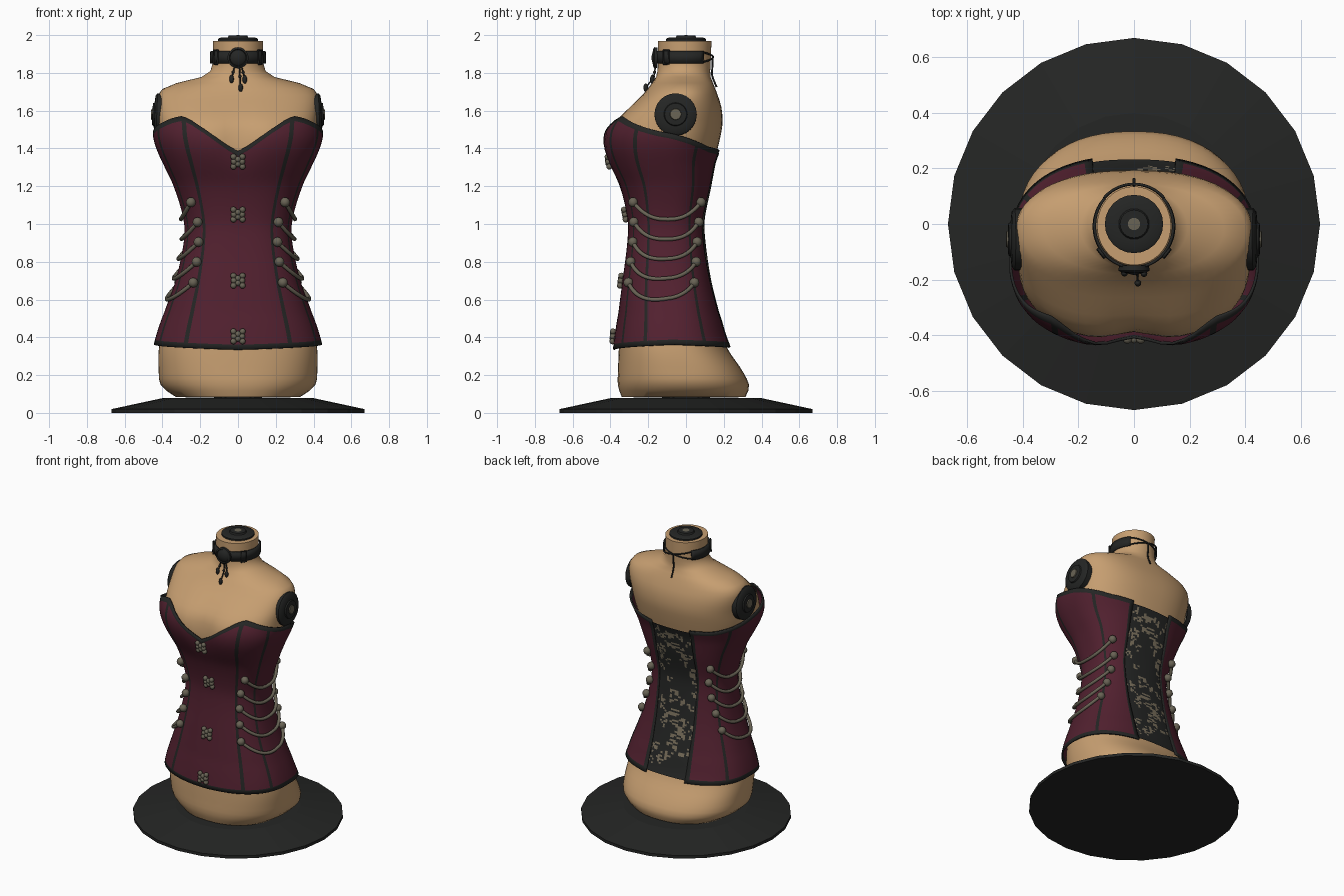
import bpy, bmesh, math, random
from mathutils import Vector, Matrix

if "Cube" in bpy.data.objects:
    bpy.data.objects.remove(bpy.data.objects["Cube"])

random.seed(4)
PI = math.pi


def material(name, rgb):
    m = bpy.data.materials.new(name)
    m.diffuse_color = (*rgb, 1)
    m.use_nodes = True
    m.node_tree.nodes["Principled BSDF"].inputs["Base Color"].default_value = m.diffuse_color
    return m


SKIN = material("tan_form", (0.57, 0.345, 0.165))
RED = material("burgundy_fabric", (0.085, 0.015, 0.029))
BLACK = material("black_trim", (0.018, 0.019, 0.018))
METAL = material("aged_metal", (0.14, 0.125, 0.09))
GAP = material("lace_gap", (0.20, 0.165, 0.11))

# Torso sections: z, half width, front y, back y, squareness
ROWS = [(.085, .33, -.34, .315, 2.3), (.14, .405, -.36, .335, 2.3), (.22, .42, -.36, .30, 2.4),
        (.35, .418, -.355, .215, 2.4), (.50, .385, -.345, .175, 2.4), (.70, .315, -.32, .125, 2.5),
        (.90, .272, -.295, .095, 2.5), (1.02, .272, -.293, .09, 2.5), (1.20, .325, -.335, .125, 2.5),
        (1.33, .385, -.40, .15, 2.4), (1.43, .415, -.42, .175, 2.4), (1.53, .42, -.39, .193, 2.5),
        (1.62, .428, -.30, .187, 2.5), (1.69, .42, -.225, .165, 2.4), (1.735, .365, -.19, .148, 2.2),
        (1.765, .24, -.165, .135, 2.0), (1.79, .165, -.155, .128, 2.0), (1.84, .137, -.148, .13, 2.0),
        (1.97, .133, -.148, .135, 2.0)]


def section(z):
    """Smoothly interpolated section at height z."""
    z = min(max(z, ROWS[0][0]), ROWS[-1][0])
    k = max(i for i in range(len(ROWS) - 1) if ROWS[i][0] <= z)
    a, b = ROWS[k], ROWS[k + 1]
    p, q = ROWS[max(k - 1, 0)], ROWS[min(k + 2, len(ROWS) - 1)]
    h = b[0] - a[0]
    t = (z - a[0]) / h
    out = []
    for c in range(1, 5):
        ma, mb = (b[c] - p[c]) / (b[0] - p[0]) * h, (q[c] - a[c]) / (q[0] - a[0]) * h
        out.append((2*t**3 - 3*t*t + 1) * a[c] + (t**3 - 2*t*t + t) * ma
                   + (3*t*t - 2*t**3) * b[c] + (t**3 - t*t) * mb)
    return out


def surf(th, z, off=0.0):
    """Point on the torso: angle 0 is front, pi/2 is +x, pi is back."""
    w, yf, yb, n = section(z)
    s, c = math.sin(th), math.cos(th)
    x = (w + off) * math.copysign(abs(s) ** (2 / n), s)
    y = (yf + yb) / 2 - ((yb - yf) / 2 + off) * math.copysign(abs(c) ** (2 / n), c)
    if c > 0:  # hollow between the busts
        y += .035 * math.exp(-(x / .09) ** 2 - ((z - 1.45) / .13) ** 2)
    return Vector((x, y, z))


def add_object(name, bm, mats):
    me = bpy.data.meshes.new(name)
    bm.to_mesh(me)
    bm.free()
    for m in mats:
        me.materials.append(m)
    ob = bpy.data.objects.new(name, me)
    bpy.context.collection.objects.link(ob)
    return ob


def grid(name, nu, nv, point, mats, rule=lambda i, j: 0, closed=False, caps=False):
    bm = bmesh.new()
    v = [[bm.verts.new(point(i, j)) for i in range(nu)] for j in range(nv)]
    for j in range(nv - 1):
        for i in range(nu if closed else nu - 1):
            k = (i + 1) % nu
            bm.faces.new((v[j][i], v[j][k], v[j+1][k], v[j+1][i])).material_index = rule(i, j)
    if caps:
        bm.faces.new(v[0][::-1])
        bm.faces.new(v[-1])
    bmesh.ops.remove_doubles(bm, verts=bm.verts, dist=1e-5)
    return add_object(name, bm, mats)


def lathe(name, prof, segs, mats, mat=Matrix(), rule=lambda i, j: 0):
    return grid(name, segs, len(prof), lambda i, j: mat @ Vector((
        prof[j][0] * math.sin(2*PI*i/segs), -prof[j][0] * math.cos(2*PI*i/segs), prof[j][1])),
        mats, rule, closed=True)


def facing(pos, d):
    return Matrix.Translation(pos) @ Vector(d).to_track_quat('Z', 'Y').to_matrix().to_4x4()


def balls(name, items, mat):
    """items: (position, radius, z stretch)"""
    bm = bmesh.new()
    for p, r, s in items:
        bmesh.ops.create_uvsphere(bm, u_segments=12, v_segments=8, radius=r,
                                  matrix=Matrix.Translation(p) @ Matrix.Diagonal((1, 1, s, 1)))
    return add_object(name, bm, [mat])


def tubes(name, paths, r, mat):
    cu = bpy.data.curves.new(name, 'CURVE')
    cu.dimensions, cu.bevel_depth, cu.bevel_resolution, cu.use_fill_caps = '3D', r, 2, True
    for pts in paths:
        sp = cu.splines.new('POLY')
        sp.points.add(len(pts) - 1)
        for q, p in zip(sp.points, pts):
            q.co = (*p, 1)
    cu.materials.append(mat)
    ob = bpy.data.objects.new(name, cu)
    bpy.context.collection.objects.link(ob)


def solidify(ob, t):
    m = ob.modifiers.new("thickness", 'SOLIDIFY')
    m.thickness, m.offset = t, -1


def lerp_table(tab, t):
    for (a, za), (b, zb) in zip(tab, tab[1:]):
        if t <= b:
            return za + (zb - za) * (t - a) / (b - a)
    return tab[-1][1]


# Torso form
NB = 60
grid("torso_form", 56, NB, lambda i, j: surf(2*PI*i/56, .085 + 1.885*j/(NB-1)),
     [SKIN], closed=True, caps=True)

# Corset: columns with narrow seam strips, rows with narrow hems
TOP = [(0, 1.385), (.29, 1.495), (.52, 1.56), (.64, 1.572), (.8, 1.56), (PI/2, 1.485), (2.4, 1.405), (PI, 1.38)]
BOTTOM = [(0, .335), (PI/2, .362), (PI, .345)]
SEAMS, SW, END = (.6, 1.17, 2.1), .034, 2.8
cols, seam_cols, at = [0.0], set(), 0.0
for s in SEAMS + (END,):
    stop = s - SW if s != END else END - .06
    n = max(3, round((stop - at) / .08))
    cols += [at + (stop - at) * (k + 1) / n for k in range(n)]
    seam_cols.add(len(cols) - 1)
    at = s + SW if s != END else END
    cols.append(at)
NR = 40


def loose(z):  # corset flares away from the form at both hems
    return .016 + .016 * max(0, 1 - (z - .33) / .2) + .016 * min(1, max(0, (z - 1.32) / .15))


def back_edge(z):
    w, _, _, n = section(z)
    return PI - math.asin((.14 / w) ** (n / 2))


def corset_point(i, j):
    th = cols[i]
    lo, hi, hem = lerp_table(BOTTOM, th), lerp_table(TOP, th), .026
    if j == 0 or j == NR - 1:
        z = hi if j else lo
    else:
        z = lo + hem + (hi - lo - 2*hem) * (j - 1) / (NR - 3)
    last = SEAMS[-1] + SW
    if th > last:
        th = last + (th - last) / (END - last) * (back_edge(z) - last)
    p = surf(th, z, loose(z))
    if i == 0:
        p.x = 0
    return p


corset = grid("corset", len(cols), NR, corset_point, [RED, BLACK],
              lambda i, j: int(i in seam_cols or j in (0, NR - 2)))
mir = corset.modifiers.new("mirror", 'MIRROR')
mir.merge_threshold = .002
solidify(corset, .01)

# Lace panel at the back opening
NX, NZ = 22, 90


def lace_point(i, j):
    z = .362 + 1.015 * j / (NZ - 1)
    e = back_edge(z) - .05
    return surf(e + (2*PI - 2*e) * i / (NX - 1), z, loose(z) - .007)


spots = set()
for _ in range(75):
    a, b = random.randrange(1, NX - 3), random.randrange(2, NZ - 4)
    spots |= {(a + random.randrange(3), b + random.randrange(4)) for _ in range(6)}
grid("lace_panel", NX, NZ, lace_point, [BLACK, GAP], lambda i, j: int((i, j) in spots))

# Side chains hanging between knobs
chains, knobs = [], []
for z, fx, by in ((1.115, .25, .08), (1.01, .215, .068), (.905, .21, .06), (.80, .22, .055), (.69, .238, .045)):
    w, yf, yb, n = section(z)
    t0 = math.asin((fx / (w + .03)) ** (n / 2))
    t1 = PI/2 + math.asin(((by - (yf + yb)/2) / ((yb - yf)/2 + .03)) ** (n / 2))
    for side in (1, -1):
        path = []
        for k in range(25):
            s = k / 24
            path.append(surf(side * (t0 + (t1 - t0) * s), z - .36 * s * (1 - s), .029))
        chains.append(path)
        knobs += [(path[0], .026, 1), (path[-1], .026, 1)]
tubes("side_chains", chains, .011, METAL)
balls("chain_knobs", knobs, METAL)

# Front clasps
petals = []
for z in (1.33, 1.05, .70, .405):
    for dx, dz in ((-.024, .026), (.024, .026), (-.024, -.026), (.024, -.026), (-.022, 0), (.022, 0), (0, .012), (0, -.012)):
        petals.append((surf(0, z + dz, loose(z) + .01) + Vector((dx, 0, 0)), .016, 1))
balls("front_clasps", petals, METAL)

# Arm caps and neck cap
CAP = [(.112, -.03), (.112, .004), (.10, .014), (.062, .018), (.058, .026), (.03, .028), (.028, .034), (0, .035)]
for side, label in ((1, "right"), (-1, "left")):
    lathe("arm_cap_" + label, CAP, 24, [BLACK, METAL],
          facing((side * .426, -.055, 1.58), (side, 0, .04)), lambda i, j: int(j >= 5))
lathe("neck_cap", [(.105, 1.96), (.105, 1.98), (.095, 1.986), (.055, 1.987), (.05, 1.997), (.022, 1.998), (0, 2.0)],
      24, [BLACK, METAL], rule=lambda i, j: int(j == 5))

# Choker band, buckles, back chain
band = grid("choker_band", 33, 2, lambda i, j: surf(-2.3 + 4.6*i/32, 1.85 + .065*j, .014), [BLACK])
solidify(band, .01)
wires = [[surf(PI, 1.885 - .16*k/8, .010) for k in range(9)]]
for side in (1, -1):
    for dz in (-.025, .025):
        wires.append([surf(side * (2.3 + (PI - 2.3)*k/6), 1.883 + dz*(1 - k/6), .012) for k in range(7)])
tubes("choker_back_chain", wires, .005, BLACK)
tubes("choker_buckles", [[surf(s * (.9 + a), 1.883 + b, .018) for a, b in
      ((-.12, -.036), (.12, -.036), (.12, .036), (-.12, .036), (-.12, -.036))] for s in (1, -1)], .005, BLACK)

# Choker pendant with hanging drops
lathe("pendant", [(.054, -.012), (.056, .006), (.046, .012), (.042, .006), (.034, .014), (0, .022)], 20, [BLACK],
      facing((0, -.162, 1.88), (0, -1, 0)))
strings, drops = [], []
for x, z in ((-.034, 1.768), (.014, 1.722), (.036, 1.765)):
    path = [surf(0, 1.84 + (z - 1.84)*k/6, .014) + Vector((x * (.5 + k/12), 0, 0)) for k in range(7)]
    strings.append(path)
    drops += [(path[-1], .012, 1.9), (path[3], .008, 1)]
tubes("pendant_strings", strings, .004, BLACK)
balls("pendant_drops", drops, BLACK)

# Smooth shading, then the faceted stand
for ob in bpy.context.collection.objects:
    if ob.type == 'MESH':
        ob.select_set(True)
        bpy.context.view_layer.objects.active = ob
bpy.ops.object.shade_smooth_by_angle(angle=math.radians(40))
lathe("stand_base", [(0, 0), (.67, 0), (.67, .02), (.4, .078), (0, .085)], 24, [BLACK])
